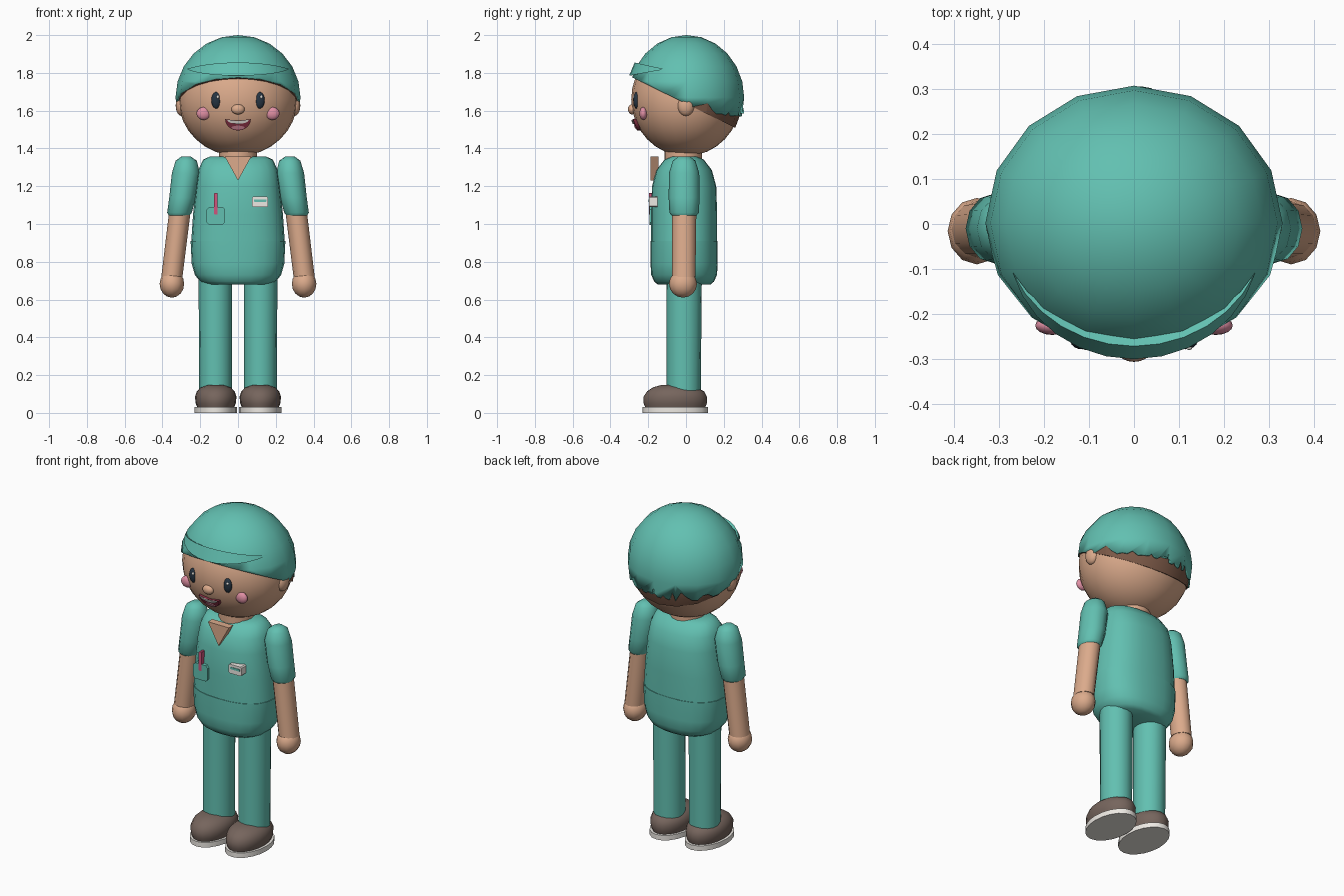
import bpy, bmesh, math, random
from mathutils import Vector

if "Cube" in bpy.data.objects:
    bpy.data.objects.remove(bpy.data.objects["Cube"])

random.seed(4)


def mat(name, hexcol):
    m = bpy.data.materials.new(name)
    c = [int(hexcol[i:i + 2], 16) / 255 for i in (0, 2, 4)]
    m.diffuse_color = [((v + .055) / 1.055) ** 2.4 for v in c] + [1]
    m.use_nodes = True
    m.node_tree.nodes["Principled BSDF"].inputs["Base Color"].default_value = m.diffuse_color
    return m


TEAL, SKIN = mat("teal_cloth", "62c0b1"), mat("skin", "dcab8c")
HAIR, SHOE = mat("brown_hair", "7d5a48"), mat("shoe_brown", "76655d")
WHITE, PINK = mat("white", "eeeae4"), mat("pink", "e08fa4")
DARK, MAROON, ROSE = mat("dark_eye", "263442"), mat("mouth_red", "8e3448"), mat("pen_pink", "d0557d")


def finish(name, bm, m):
    bmesh.ops.recalc_face_normals(bm, faces=bm.faces)
    me = bpy.data.meshes.new(name)
    bm.to_mesh(me)
    bm.free()
    me.materials.append(m)
    ob = bpy.data.objects.new(name, me)
    bpy.context.collection.objects.link(ob)
    return ob


def ball_bm(c, r, seg=16, rings=10):
    bm = bmesh.new()
    bmesh.ops.create_uvsphere(bm, u_segments=seg, v_segments=rings, radius=1)
    for v in bm.verts:
        v.co = Vector(c) + Vector(a * b for a, b in zip(v.co, r))
    return bm


def ball(name, c, r, m, seg=16, rings=10):
    return finish(name, ball_bm(c, r, seg, rings), m)


def skin_rings(name, rings, m):
    """Join equal-length closed rings of points and cap both ends."""
    bm = bmesh.new()
    rs = [[bm.verts.new(p) for p in r] for r in rings]
    n = len(rs[0])
    for a, b in zip(rs, rs[1:]):
        for i in range(n):
            j = (i + 1) % n
            bm.faces.new((a[i], a[j], b[j], b[i]))
    bm.faces.new(rs[0])
    bm.faces.new(rs[-1])
    return finish(name, bm, m)


def column(name, rows, m, n=16, p=2.0):
    """Rows of (cx, cy, z, rx, ry), superelliptic section."""
    def ring(cx, cy, z, rx, ry):
        out = []
        for i in range(n):
            a = 2 * math.pi * i / n
            c, s = math.cos(a), math.sin(a)
            out.append((cx + rx * math.copysign(abs(c) ** (2 / p), c),
                        cy + ry * math.copysign(abs(s) ** (2 / p), s), z))
        return out
    return skin_rings(name, [ring(*r) for r in rows], m)


def plate(name, pts, front, back, m):
    """Outline in x-z, front and back give y as functions of x, z."""
    return skin_rings(name, [[(x, f(x, z), z) for x, z in pts] for f in (front, back)], m)


def flat(y):
    return lambda x, z: y


def face_y(off):
    return lambda x, z: -.29 * math.sqrt(max(0, 1 - (x / .315) ** 2 - ((z - 1.66) / .3) ** 2)) - off


def rect(x0, x1, z0, z1, b):
    return [(x0 + b, z0), (x1 - b, z0), (x1, z0 + b), (x1, z1 - b),
            (x1 - b, z1), (x0 + b, z1), (x0, z1 - b), (x0, z0 + b)]


def keep_above(bm, co, slope, fill=False):
    r = bmesh.ops.bisect_plane(bm, geom=bm.verts[:] + bm.edges[:] + bm.faces[:], plane_co=co,
                               plane_no=Vector((0, slope, 1)).normalized(), clear_inner=True)
    if fill:
        bmesh.ops.holes_fill(bm, edges=[e for e in bm.edges if e.is_boundary])


# Head and neck
ball("head", (0, 0, 1.66), (.315, .29, .3), SKIN, 24, 16)
column("neck", [(0, -.015, 1.3, .1, .1), (0, -.015, 1.4, .1, .1)], SKIN)

# Hair, cut on a slanted plane
bm = ball_bm((0, 0, 1.67), (.325, .3, .325), 16, 12)
keep_above(bm, (0, 0, 1.637), .49, True)
finish("hair", bm, HAIR)

# Cap, shorter and ragged at the back
bm = ball_bm((0, .002, 1.67), (.331, .306, .33), 16, 12)
keep_above(bm, (0, 0, 1.637), .49)
keep_above(bm, (0, 0, 1.625), .14)
bmesh.ops.subdivide_edges(bm, edges=[e for e in bm.edges if e.is_boundary and
                                     e.verts[0].co.y > .08 and e.verts[1].co.y > .08], cuts=3)
for v in bm.verts:
    if v.is_boundary and v.co.y > .08:
        v.co.z += random.choice((-.02, -.015, 0, .03))
cap = finish("cap", bm, TEAL)
sol = cap.modifiers.new("thickness", "SOLIDIFY")
sol.thickness, sol.offset = .012, -1

# Folded cap brim, a tapering crescent
rings = []
for i in range(13):
    t = math.radians(-66 + 11 * i)
    w = max(.02, math.cos(t * 90 / 66))
    ring = []
    for dz, out in ((.02, -.012), (.035, .022), (-.035, .018), (-.03, -.012)):
        z = 1.82 + dz * w
        k = math.sqrt(1 - ((z - 1.67) / .33) ** 2)
        ring.append(((.331 * k + out * w) * math.sin(t), -(.302 * k + out * w) * math.cos(t), z))
    rings.append(ring)
skin_rings("cap_brim", rings, TEAL)

# Face
ball("nose", (0, -.285, 1.607), (.035, .022, .027), SKIN)
for s, side in ((-1, "right"), (1, "left")):
    ball(side + "_ear", (s * .3, 0, 1.627), (.03, .045, .055), SKIN)
    ball(side + "_eye", (s * .115, -.262, 1.655), (.026, .017, .044), DARK)
    ball(side + "_eye_glint", (s * .115 + .008, -.276, 1.672), (.007, .005, .009), WHITE, 8, 6)
    ball(side + "_cheek", (s * .182, -.226, 1.585), (.038, .021, .034), PINK)


def grin(w, z0, depth):
    top = [(-w + w * i / 4, z0 - .008 + .008 * abs(-1 + i / 4)) for i in range(9)]
    return top + [(w * math.cos(a), z0 - depth * math.sin(a))
                  for a in (math.pi * k / 10 for k in range(1, 10))]


plate("mouth", grin(.068, 1.555, .06), face_y(.016), face_y(-.02), MAROON)
plate("teeth", grin(.058, 1.552, .022), face_y(.021), face_y(-.01), WHITE)
plate("tongue", [(.035 * math.cos(k * math.pi / 6), 1.51 + .011 * math.sin(k * math.pi / 6))
                 for k in range(12)], face_y(.02), face_y(-.01), PINK)

# Tunic
column("tunic", [(0, -.01, 1.357, .15, .07), (0, -.01, 1.34, .185, .105), (0, -.01, 1.285, .21, .147),
                 (0, -.01, 1.2, .222, .17), (0, -.01, 1.05, .238, .175), (0, -.01, .9, .248, .175)],
       TEAL, 24, 2.4)
column("tunic_hem", [(0, -.01, .91, .251, .178), (0, -.01, .79, .245, .178), (0, -.01, .73, .228, .174),
                     (0, -.01, .695, .2, .158), (0, -.01, .68, .17, .14)], TEAL, 24, 2.4)
plate("neckline", [(-.07, 1.357), (.07, 1.357), (0, 1.23)], flat(-.187), flat(-.145), SKIN)
plate("pocket", rect(-.166, -.068, .995, 1.09, .014), flat(-.193), flat(-.14), TEAL)
plate("pen", rect(-.126, -.108, 1.05, 1.165, .003), flat(-.196), flat(-.165), ROSE)
plate("badge", rect(.075, .16, 1.09, 1.145, .006), flat(-.196), flat(-.15), WHITE)
plate("badge_stripe", rect(.085, .15, 1.117, 1.13, .002), flat(-.199), flat(-.18), TEAL)

# Limbs
for s, side in ((-1, "right"), (1, "left")):
    column(side + "_sleeve", [(s * .275, -.01, 1.357, .025, .03), (s * .274, -.01, 1.335, .056, .06),
                              (s * .276, -.01, 1.27, .074, .08), (s * .293, -.01, 1.14, .071, .082),
                              (s * .31, -.01, 1.06, .065, .078), (s * .311, -.01, 1.045, .055, .066)],
           TEAL, 12)
    column(side + "_arm", [(s * .306, -.01, 1.08, .057, .065), (s * .35, -.012, .72, .056, .062)], SKIN, 12)
    ball(side + "_hand", (s * .35, -.016, .683), (.065, .074, .073), SKIN, 12, 8)
    column(side + "_leg", [(s * .12, -.01, .74, .089, .094), (s * .118, -.012, .1, .087, .09)], TEAL)
    column(side + "_shoe", [(s * .118, -.057, .02, .094, .155), (s * .118, -.057, .05, .106, .167),
                            (s * .118, -.057, .085, .11, .168), (s * .118, -.055, .115, .1, .15),
                            (s * .118, -.06, .135, .078, .115), (s * .118, -.07, .148, .04, .06)], SHOE, 20)
    column(side + "_sole", [(s * .118, -.056, 0, .113, .173), (s * .118, -.056, .03, .113, .173)], WHITE, 20)

# Smooth shading with sharp edges kept
bpy.ops.object.select_all(action='SELECT')
bpy.context.view_layer.objects.active = cap
bpy.ops.object.shade_smooth_by_angle(angle=math.radians(42))
